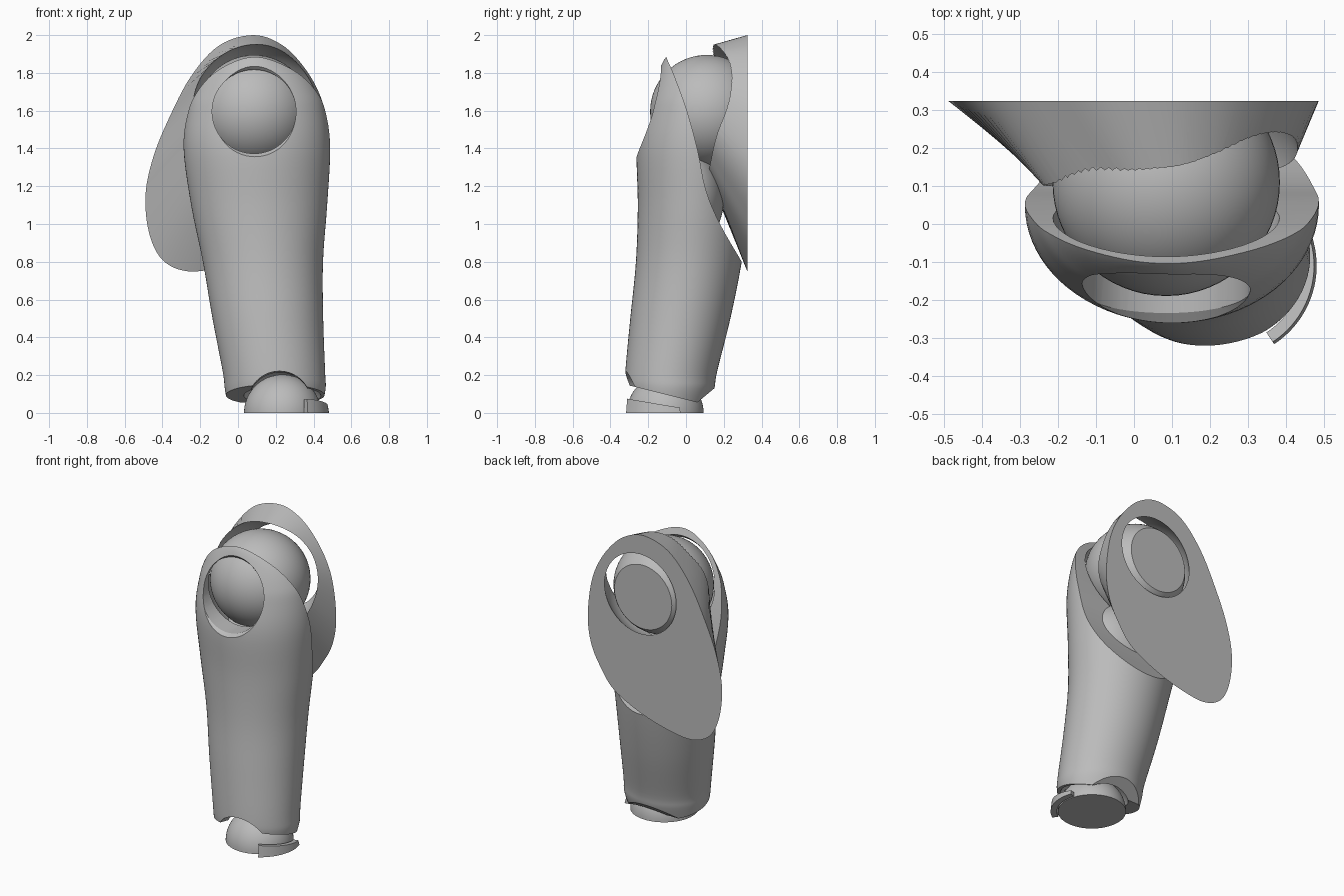
import bpy, bmesh, math
from mathutils import Vector

cube = bpy.data.objects.get("Cube")
if cube:
    bpy.data.objects.remove(cube, do_unlink=True)

grey = bpy.data.materials.new("plain grey")
grey.use_nodes = True
grey.diffuse_color = (0.5, 0.5, 0.5, 1)
grey.node_tree.nodes["Principled BSDF"].inputs["Base Color"].default_value = (0.5, 0.5, 0.5, 1)


def make(name, bm):
    bmesh.ops.recalc_face_normals(bm, faces=bm.faces)
    mesh = bpy.data.meshes.new(name)
    bm.to_mesh(mesh)
    bm.free()
    mesh.materials.append(grey)
    obj = bpy.data.objects.new(name, mesh)
    bpy.context.collection.objects.link(obj)
    return obj


def select(obj):
    bpy.ops.object.select_all(action='DESELECT')
    obj.select_set(True)
    bpy.context.view_layer.objects.active = obj


def smooth(obj, angle=30):
    select(obj)
    bpy.ops.object.shade_smooth_by_angle(angle=math.radians(angle))


def cut(obj, cutter):
    mod = obj.modifiers.new("cut", 'BOOLEAN')
    mod.operation, mod.solver, mod.object = 'DIFFERENCE', 'EXACT', cutter
    select(obj)
    bpy.ops.object.modifier_apply(modifier=mod.name)
    bpy.data.objects.remove(cutter, do_unlink=True)


def spline(rows, steps, closed=False):
    """Smooth curve through rows of any dimension."""
    pts = [Vector(r) for r in rows]
    n = len(pts)
    at = (lambda i: pts[i % n]) if closed else (lambda i: pts[max(0, min(n - 1, i))])
    out = []
    for i in range(n if closed else n - 1):
        a, b, c, d = (at(i + k) for k in (-1, 0, 1, 2))
        for s in range(steps):
            t = s / steps
            out.append(b + (c - a) * (t / 2) + (a * 2 - b * 5 + c * 4 - d) * (t * t / 2)
                       + (b * 3 - a - c * 3 + d) * (t ** 3 / 2))
    return out if closed else out + [pts[-1]]


def loft(name, rings):
    bm = bmesh.new()
    loops = [[bm.verts.new(p) for p in ring] for ring in rings]
    n = len(loops[0])
    for low, high in zip(loops, loops[1:]):
        for i in range(n):
            j = (i + 1) % n
            bm.faces.new((low[i], low[j], high[j], high[i]))
    bm.faces.new(loops[0][::-1])
    bm.faces.new(loops[-1])
    return make(name, bm)


def ball(name, centre, radii, point=None, normal=None):
    """Ellipsoid, optionally sliced flat on the side the normal points to."""
    bm = bmesh.new()
    bmesh.ops.create_uvsphere(bm, u_segments=64, v_segments=32, radius=1)
    bmesh.ops.scale(bm, vec=radii, verts=bm.verts)
    bmesh.ops.translate(bm, vec=centre, verts=bm.verts)
    if point:
        res = bmesh.ops.bisect_plane(bm, geom=bm.verts[:] + bm.edges[:] + bm.faces[:],
                                     plane_co=point, plane_no=normal, clear_outer=True)
        rim = [e for e in res["geom_cut"] if isinstance(e, bmesh.types.BMEdge)]
        bmesh.ops.contextual_create(bm, geom=rim)
    return make(name, bm)


def side_prism(profile):
    """Cutter: (y, z) profile swept across the whole width."""
    return loft("cutter", [[(x, y, z) for y, z in profile] for x in (-1, 1)])


def front_disc(x, z, rings, slope=0):
    """Cutter: round plug along y from (y, radius) pairs, leaning back by slope."""
    angles = [math.tau * i / 64 for i in range(64)]
    return loft("cutter", [[(x + r * math.cos(a), y + slope * r * math.sin(a), z + r * math.sin(a))
                            for a in angles] for y, r in rings])


# Arm shell: sections as height, centre x, centre y, half width, half depth
sections = [(.04, .195, -.09, .25, .21), (.13, .197, -.085, .267, .235), (.22, .19, -.078, .271, .243),
            (.5, .158, -.03, .293, .265), (.8, .132, .015, .318, .28), (1.1, .112, .04, .36, .295),
            (1.4, .1, .05, .388, .31), (1.6, .1, .05, .367, .27), (1.7, .1, .05, .335, .238),
            (1.8, .095, .05, .275, .197), (1.87, .09, .05, .19, .165), (1.92, .09, .05, .1, .12)]
angles = [math.tau * i / 80 for i in range(80)]
arm = loft("arm_shell", [[(cx + a * math.cos(t), cy + b * math.sin(t), z) for t in angles]
                         for z, cx, cy, a, b in spline(sections, 5)])

# Slanted rear opening, ball socket and chamfered front window
back_edge = spline([(.41, .6), (.295, .8), (.18, 1), (.105, 1.18), (.062, 1.39),
                    (.005, 1.6), (-.06, 1.78), (-.105, 1.885), (-.13, 1.96)], 4)
cut(arm, side_prism([tuple(p) for p in back_edge] + [(.9, 1.96), (.9, .6)]))
shoulder = (.085, .11, 1.595)
cut(arm, ball("cutter", shoulder, (.315, .315, .315)))
cut(arm, front_disc(.085, 1.595, [(-.6, .222), (.1, .222)]))
cut(arm, front_disc(.085, 1.595, [(-.5, .25), (-.21, .25), (-.175, .222)], .27))

# Wrist opening with slanted lower edge and front arch
cut(arm, side_prism([(-.5, .19), (-.28, .14), (.06, .055), (.15, .13), (.4, .35), (.4, -.2), (-.5, -.2)]))
wrist = (.235, -.11, 0)
cut(arm, ball("cutter", wrist, (.225, .225, .225)))
cut(arm, front_disc(.22, .05, [(-.6, .185), (-.2, .165), (-.1, .16)]))
smooth(arm)

# Rounded core filling the rear of the arm below the ball
smooth(ball("arm_core", (.1, 0, 1.13), (.28, .2, .26)))

# Joint balls
smooth(ball("shoulder_ball", shoulder, (.3, .3, .3), (0, .325, 0), (0, 1, 0)))
smooth(ball("wrist_ball", wrist, (.203, .203, .203), (0, 0, 0), (0, 0, -1)))

# Wrist band wrapping the outer side
band = []
for i in range(20):
    a = math.radians(-57 + i * 4)
    ring = []
    for r, top in ((.21, 0), (.247, 0), (.24, 1), (.21, 1)):
        y = wrist[1] + r * math.sin(a)
        ring.append((wrist[0] + r * math.cos(a), y, top * max(.012, .022 - .17 * y)))
    band.append(ring)
smooth(loft("wrist_band", band))

# Shoulder plate: flat outline tapering forward to a round collar, hollowed for the ball
outline = spline([(.08, 2), (-.1, 1.945), (-.25, 1.78), (-.37, 1.55), (-.45, 1.35), (-.49, 1.15),
                  (-.47, .95), (-.4, .81), (-.27, .75), (-.09, .77), (.11, .83), (.3, .93),
                  (.4, 1.06), (.46, 1.18), (.487, 1.33), (.475, 1.52), (.435, 1.68),
                  (.35, 1.83), (.23, 1.95)], 6, True)
middle, hub = Vector((0, 1.4)), Vector((.08, 1.625))
collar = [hub + (p - middle).normalized() * .31 for p in outline]
plate = loft("shoulder_plate", [[(p.x, .325, p.y) for p in outline], [(p.x, .09, p.y) for p in collar]])
cut(plate, ball("cutter", (.105, .1, 1.61), (.345, .345, .345)))
smooth(plate)
